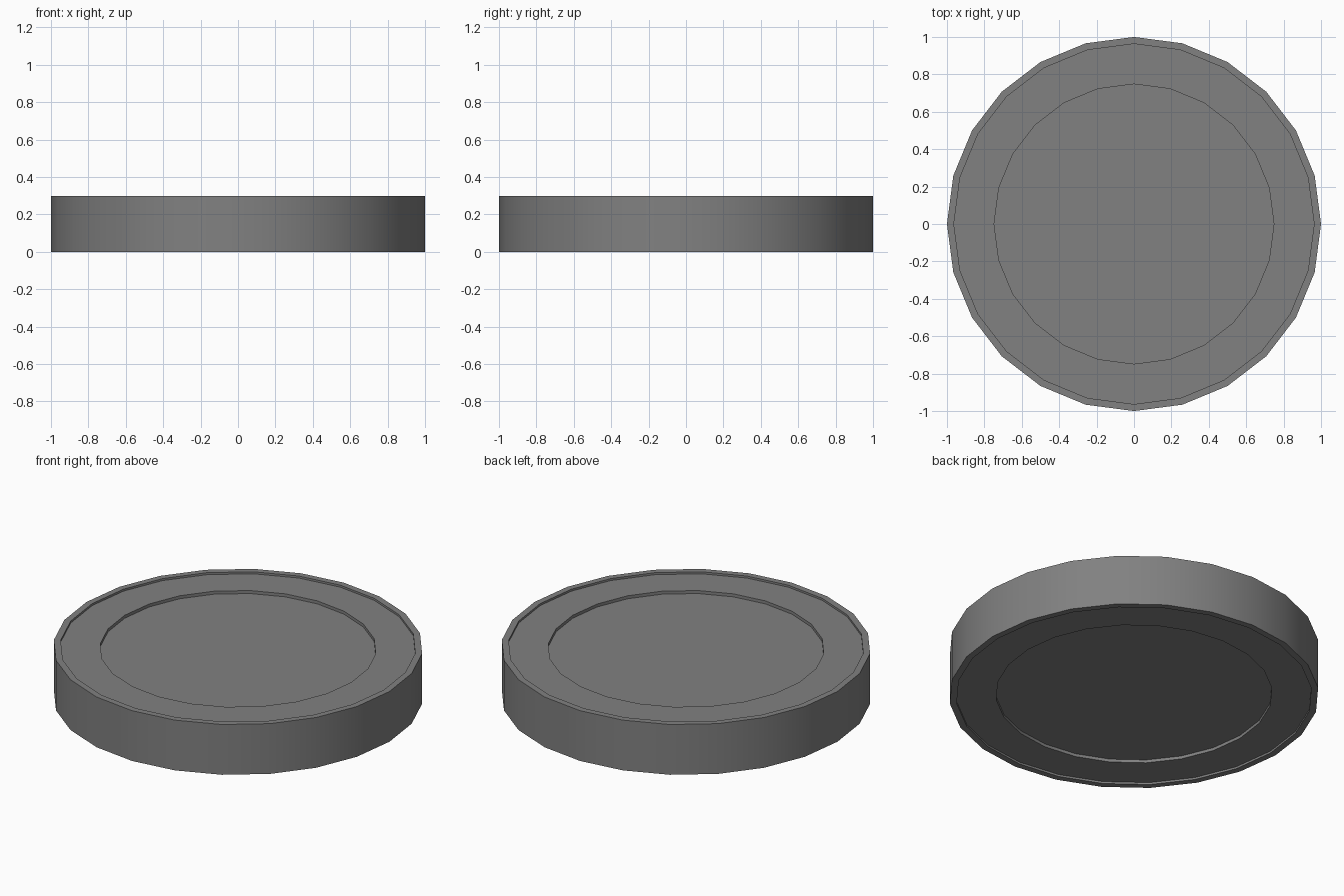
import bpy, bmesh
from math import cos, sin, pi

if "Cube" in bpy.data.objects:
    bpy.data.objects.remove(bpy.data.objects["Cube"])

SIDES = 24
# (radius, z) profile from the top floor out over the rim and under to the bottom floor
TOP = [(0.748, 0.27), (0.748, 0.288), (0.963, 0.288), (0.963, 0.30), (1.0, 0.30)]
PROFILE = TOP + [(r, 0.30 - z) for r, z in reversed(TOP)]

# Disc body: lathe the profile, cap both recessed floors
bm = bmesh.new()
rings = [[bm.verts.new((r * cos(2 * pi * i / SIDES), r * sin(2 * pi * i / SIDES), z))
          for i in range(SIDES)] for r, z in PROFILE]
for a, b in zip(rings, rings[1:]):
    for i in range(SIDES):
        j = (i + 1) % SIDES
        bm.faces.new((a[i], b[i], b[j], a[j]))
bm.faces.new(rings[0])
bm.faces.new(rings[-1][::-1])
bmesh.ops.recalc_face_normals(bm, faces=bm.faces)
mesh = bpy.data.meshes.new("round_disc")
bm.to_mesh(mesh)
bm.free()
disc = bpy.data.objects.new("round_disc", mesh)
bpy.context.collection.objects.link(disc)

# Dark grey material
grey = bpy.data.materials.new("dark_grey")
grey.diffuse_color = (0.22, 0.22, 0.22, 1)
grey.use_nodes = True
grey.node_tree.nodes["Principled BSDF"].inputs["Base Color"].default_value = grey.diffuse_color
mesh.materials.append(grey)

# Smooth side wall, crisp rims and steps
bpy.context.view_layer.objects.active = disc
disc.select_set(True)
bpy.ops.object.shade_smooth_by_angle(angle=pi / 6)
